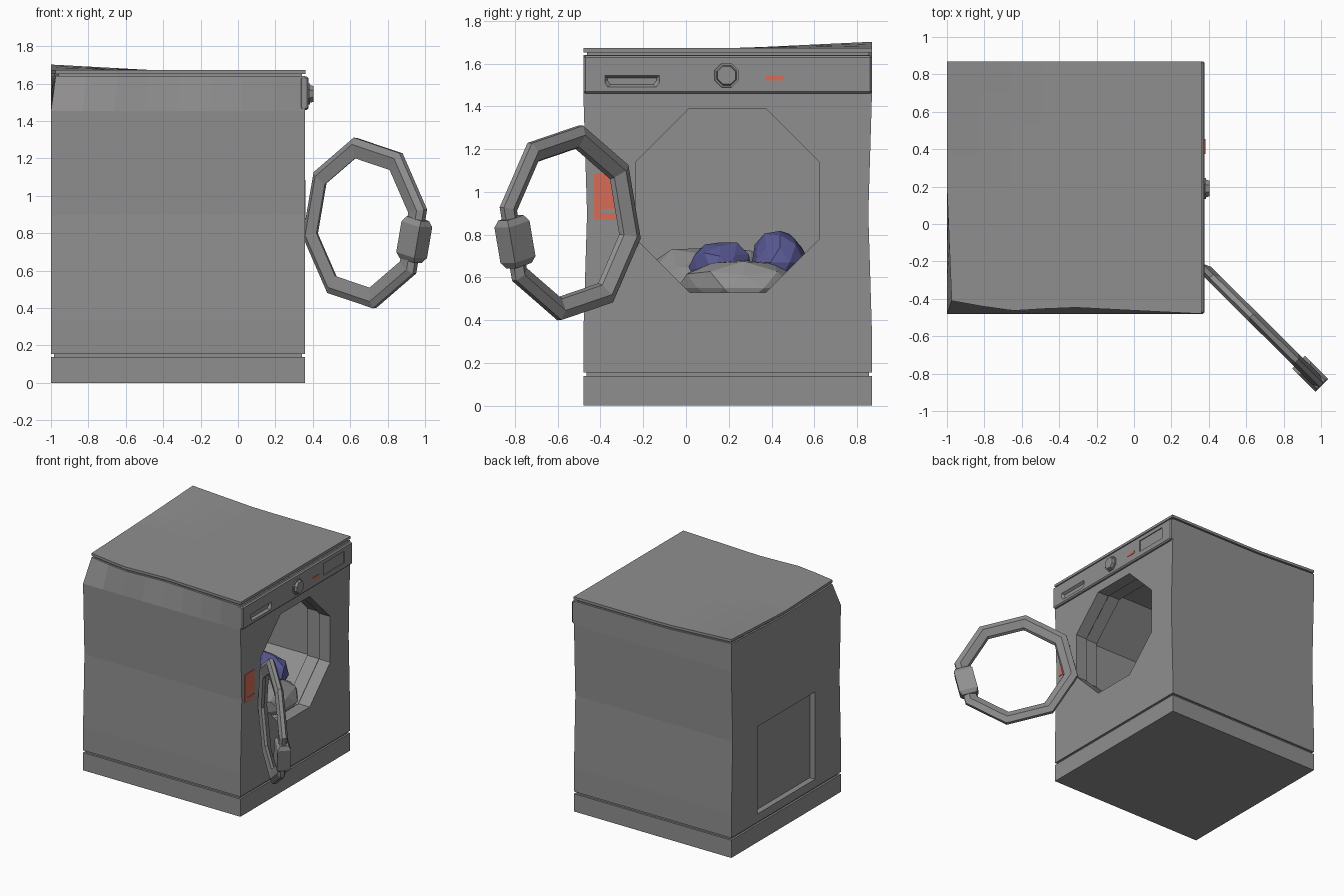
import bpy, bmesh, math, random
from mathutils import Vector

if "Cube" in bpy.data.objects:
    bpy.data.objects.remove(bpy.data.objects["Cube"])

random.seed(4)


def material(name, rgb):
    m = bpy.data.materials.new(name)
    m.diffuse_color = (*rgb, 1)
    m.use_nodes = True
    m.node_tree.nodes["Principled BSDF"].inputs["Base Color"].default_value = m.diffuse_color
    return m


GREY = material("grey", (0.28, 0.275, 0.275))
RED = material("orange_red", (0.68, 0.15, 0.09))
BLUE = material("blue_cloth", (0.10, 0.10, 0.30))
CY, CZ = 0.195, 0.96            # centre of the loading hole


def clamp(v):
    return max(0.0, min(1.0, v))


def finish(name, bm, mat):
    bmesh.ops.recalc_face_normals(bm, faces=bm.faces)
    me = bpy.data.meshes.new(name)
    bm.to_mesh(me)
    bm.free()
    if mat:
        me.materials.append(mat)
    ob = bpy.data.objects.new(name, me)
    bpy.context.collection.objects.link(ob)
    return ob


def box(name, lo, hi, mat=GREY, cuts=0, warp=None, bevel=0):
    bm = bmesh.new()
    bmesh.ops.create_cube(bm, size=1)
    if cuts:
        bmesh.ops.subdivide_edges(bm, edges=bm.edges[:], cuts=cuts, use_grid_fill=True)
    for v in bm.verts:
        v.co = Vector(lo[i] + (v.co[i] + 0.5) * (hi[i] - lo[i]) for i in range(3))
        if warp:
            v.co = warp(v.co)
    if bevel:
        bmesh.ops.bevel(bm, geom=bm.edges[:], offset=bevel, segments=1, affect='EDGES')
    return finish(name, bm, mat)


def loft(name, rings, mat=GREY, closed=False):
    bm = bmesh.new()
    rows = [[bm.verts.new(p) for p in r] for r in rings]
    n = len(rows[0])
    for i in range(len(rows) if closed else len(rows) - 1):
        a, b = rows[i], rows[(i + 1) % len(rows)]
        for k in range(n):
            bm.faces.new((a[k], a[(k + 1) % n], b[(k + 1) % n], b[k]))
    if not closed:
        bm.faces.new(rows[0])
        bm.faces.new(rows[-1])
    return finish(name, bm, mat)


def octagon(x, r, y=CY, z=CZ):
    return [(x, y + r * math.cos(math.radians(22.5 + 45 * k)),
             z + r * math.sin(math.radians(22.5 + 45 * k))) for k in range(8)]


def cut(ob, cutters):
    # cut the shapes out, keep the result as plain mesh, drop the cutters
    for c in cutters:
        m = ob.modifiers.new("cut", 'BOOLEAN')
        m.operation, m.solver, m.object = 'DIFFERENCE', 'EXACT', c
    dg = bpy.context.evaluated_depsgraph_get()
    me = bpy.data.meshes.new_from_object(ob.evaluated_get(dg))
    ob.modifiers.clear()
    ob.data = me
    for c in cutters:
        bpy.data.objects.remove(c)


def interp(x, pts):
    for (x0, y0), (x1, y1) in zip(pts, pts[1:]):
        if x <= x1:
            return y0 + (y1 - y0) * clamp((x - x0) / (x1 - x0))
    return pts[-1][1]


def dent(p):
    # pinched waist, lifted rear corner and pushed-in other rear corner
    x, y, z = p
    side = (y - CY) / 0.675
    t = clamp((z - 1.454) / 0.186)
    waist = clamp(1 - abs(z - 0.8975) / 0.5565)
    left = clamp((0.2 - y) / 0.68)
    lift = 0.03 * clamp((-0.45 - x) / 0.55) * clamp((y - 0.24) / 0.63) * t
    push = interp(x, [(-1, 0.07), (-0.69, 0.015), (-0.35, 0.035), (0.36, 0)])
    return Vector((x + 0.025 * left * t * clamp(-x), y - 0.017 * waist * side + push * left * t, z + lift))


# plinth, shadow gaps and lid
box("plinth", (-1, -0.48, 0), (0.357, 0.87, 0.138))
box("plinth_gap", (-0.985, -0.465, 0.13), (0.343, 0.855, 0.16))
box("lid_gap", (-0.985, -0.465, 1.63), (0.343, 0.855, 1.66), cuts=7, warp=dent)
box("lid", (-1, -0.48, 1.652), (0.36, 0.87, 1.672), cuts=7, warp=dent)

# cabinet with drum cavity and rear service recess
cabinet = box("cabinet", (-1, -0.48, 0.155), (0.357, 0.87, 1.64), cuts=7, warp=dent)
drum = loft("drum_cutter", [octagon(x, r) for x, r in (
    (0.5, 0.466), (0.26, 0.466), (0.25, 0.48), (0.15, 0.48), (0.14, 0.53), (-0.75, 0.53))], None)
service = box("service_cutter", (-1.1, -0.16, 0.22), (-0.955, 0.55, 0.90), None)
cut(cabinet, [drum, service])

# control panel with drawer grip and display recess
panel = box("control_panel", (0.33, -0.48, 1.46), (0.378, 0.87, 1.637), bevel=0.009)


def grip(x, s):
    return [(x, -0.38 + s, 1.545 - s), (x, -0.125 - s, 1.545 - s), (x, -0.125 - s, 1.51 + s),
            (x, -0.14 - s, 1.49 + s), (x, -0.365 + s, 1.49 + s), (x, -0.38 + s, 1.51 + s)]


drawer = loft("drawer_cutter", [grip(0.4, 0), grip(0.378, 0), grip(0.36, 0.012)], None)
display = box("display_cutter", (0.371, 0.515, 1.507), (0.4, 0.77, 1.598), None)
cut(panel, [drawer, display])

# dial
loft("dial", [octagon(x, r, 0.19, 1.545) for x, r in (
    (0.37, 0.062), (0.386, 0.06), (0.386, 0.051), (0.404, 0.045))])

# indicator light and warning label plates
box("indicator", (0.376, 0.375, 1.521), (0.381, 0.455, 1.541), RED)
for i, (y0, y1, z0, z1) in enumerate(((-0.43, -0.31, 0.92, 1.085), (-0.43, -0.40, 0.90, 0.92),
                                      (-0.43, -0.31, 0.87, 0.90))):
    box(f"label_{i + 1}", (0.354, y0, z0), (0.361, y1, z1), RED)

# open door ring, swung out 45 degrees
C = Vector((0.68, -0.54, 0.855))
U = Vector((0.71, -0.704, 0)).normalized()
N = Vector((0.704, 0.71, 0)).normalized()
UP = Vector((0, 0, 1))


def radial(deg):
    a = math.radians(deg)
    return U * math.cos(a) + UP * math.sin(a)


profile = ((0.462, -0.015), (0.46, 0.012), (0.415, 0.032), (0.36, 0.0), (0.35, -0.022), (0.425, -0.033))
loft("door_ring", [[C + radial(9 + 45 * k) * r + N * w for r, w in profile] for k in range(8)], closed=True)

# door catch wrapped around the ring's free side
R, T = radial(-13.5), radial(76.5)
loft("door_catch", [[C + R * (0.38 + a * h) + T * t + N * b * w for a, b in ((-1, -1), (1, -1), (1, 1), (-1, 1))]
                    for t, h, w in ((-0.115, 0.055, 0.03), (-0.085, 0.07, 0.048),
                                    (0.085, 0.07, 0.048), (0.115, 0.055, 0.03))])


# crumpled laundry in the drum
def heap(name, centre, size, mat):
    bm = bmesh.new()
    bmesh.ops.create_icosphere(bm, subdivisions=2, radius=1)
    for v in bm.verts:
        k = random.uniform(0.88, 1.06)
        v.co = Vector(centre[i] + v.co[i] * size[i] * k for i in range(3))
        v.co.z = max(v.co.z, 0.475)
    return finish(name, bm, mat)


heap("laundry_front", (0.04, 0.27, 0.55), (0.22, 0.30, 0.14), GREY)
heap("laundry_back", (-0.32, 0.12, 0.56), (0.30, 0.36, 0.19), GREY)
heap("laundry_blue_left", (-0.12, 0.16, 0.64), (0.18, 0.15, 0.14), BLUE)
heap("laundry_blue_right", (-0.08, 0.44, 0.67), (0.18, 0.14, 0.15), BLUE)
